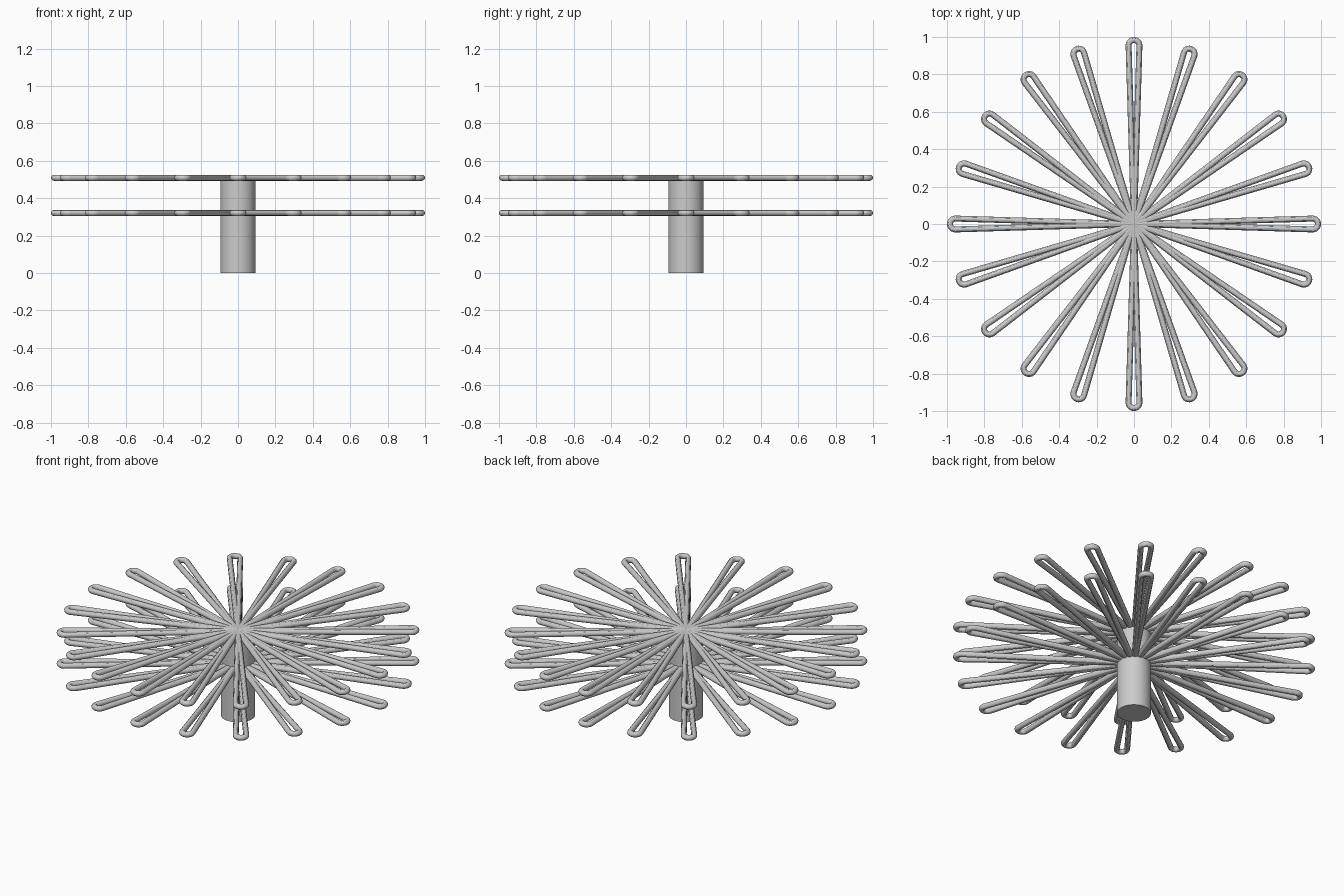
import bpy
from math import pi, cos, sin

if "Cube" in bpy.data.objects:
    bpy.data.objects.remove(bpy.data.objects["Cube"])

SPOKES = 20
TUBE_R = 0.016
TIP_R = 0.029           # centreline radius of the rounded loop end
TIP_X = 1.0 - TUBE_R - TIP_R


def smooth(obj):
    bpy.ops.object.select_all(action='DESELECT')
    obj.select_set(True)
    bpy.context.view_layer.objects.active = obj
    bpy.ops.object.shade_smooth_by_angle()


# Central post
bpy.ops.mesh.primitive_cylinder_add(vertices=64, radius=0.094, depth=0.508,
                                    location=(0, 0, 0.254))
post = bpy.context.object
post.name = "central_post"
smooth(post)

# One wire loop: out from the centre, round the tip and back
path = [(0, 0)]
for i in range(13):
    a = -pi / 2 + pi * i / 12
    path.append((TIP_X + TIP_R * cos(a), TIP_R * sin(a)))
path.append((0, 0))

curve = bpy.data.curves.new("wire_loop_path", 'CURVE')
curve.dimensions = '3D'
curve.bevel_depth = TUBE_R
curve.bevel_resolution = 4
curve.use_fill_caps = True
spline = curve.splines.new('POLY')
spline.points.add(len(path) - 1)
for p, (x, y) in zip(spline.points, path):
    p.co = (x, y, 0, 1)

loop = bpy.data.objects.new("wire_loop", curve)
bpy.context.collection.objects.link(loop)
bpy.ops.object.select_all(action='DESELECT')
loop.select_set(True)
bpy.context.view_layer.objects.active = loop
bpy.ops.object.convert(target='MESH')
loop = bpy.context.object
smooth(loop)
mesh = loop.data
bpy.data.objects.remove(loop)

# Two tiers of loops sharing the same mesh
for tier, z in (("lower", 0.321), ("upper", 0.509)):
    for i in range(SPOKES):
        spoke = bpy.data.objects.new(f"{tier}_wire_loop_{i + 1}", mesh)
        spoke.location.z = z
        spoke.rotation_euler.z = 2 * pi * i / SPOKES
        bpy.context.collection.objects.link(spoke)
